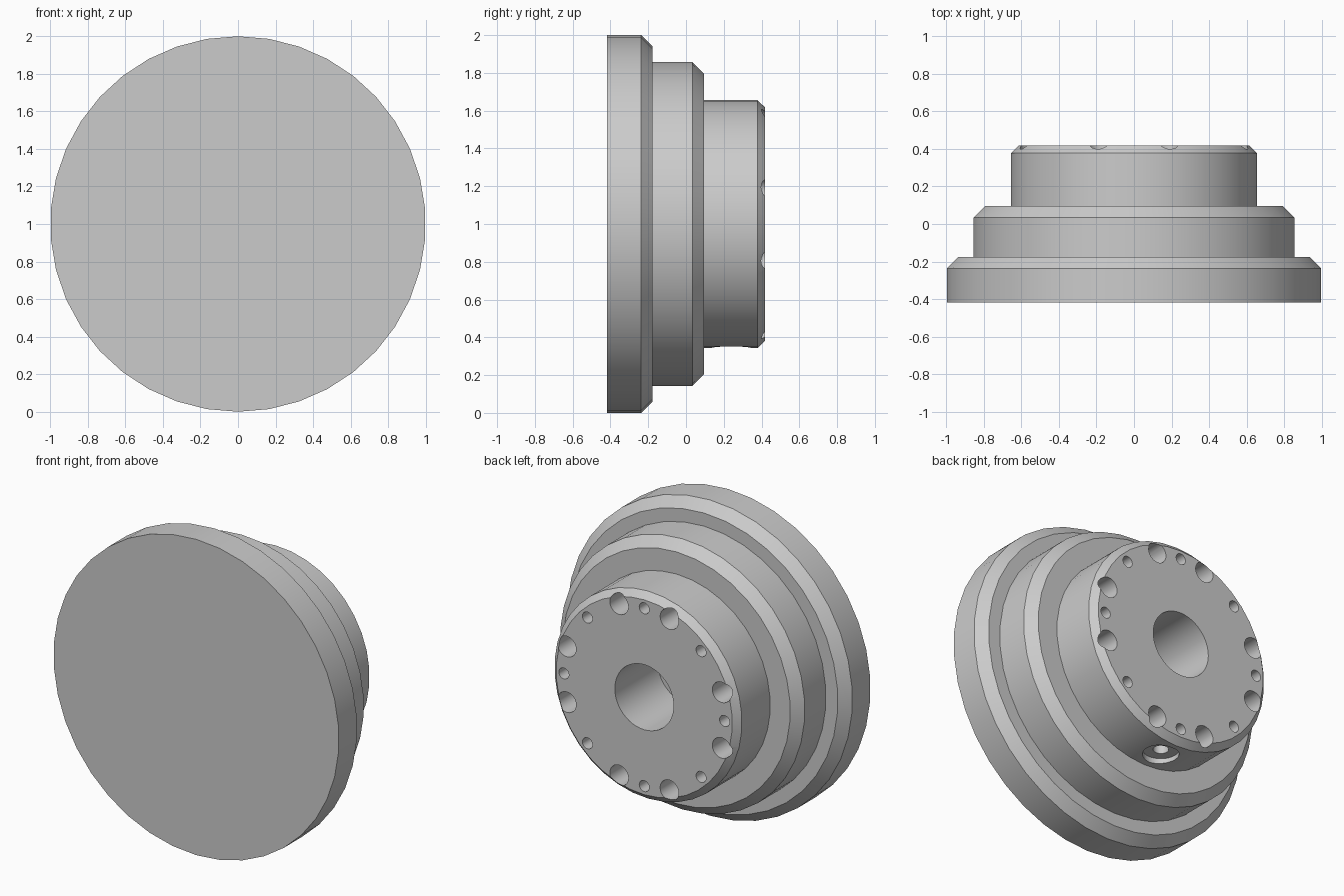
import bpy, bmesh
from math import sin, cos, pi, radians
from mathutils import Matrix, Vector

if "Cube" in bpy.data.objects:
    bpy.data.objects.remove(bpy.data.objects["Cube"], do_unlink=True)

SIDES = 38
BACK = 0.418          # half of the depth along y
CENTRE = Vector((0, 0, 1))

grey = bpy.data.materials.new("plain grey")
grey.use_nodes = True
grey.diffuse_color = (0.6, 0.6, 0.6, 1)
grey.node_tree.nodes["Principled BSDF"].inputs["Base Color"].default_value = grey.diffuse_color


def make_object(name, bm):
    mesh = bpy.data.meshes.new(name)
    bmesh.ops.recalc_face_normals(bm, faces=bm.faces)
    bm.to_mesh(mesh)
    bm.free()
    mesh.materials.append(grey)
    obj = bpy.data.objects.new(name, mesh)
    bpy.context.collection.objects.link(obj)
    return obj


def add_cylinder(bm, start, end, radius, sides=32):
    """Closed cylinder between two points given relative to the hub axis."""
    start, end = Vector(start), Vector(end)
    axis = end - start
    place = Matrix.Translation(CENTRE + (start + end) / 2)
    turn = axis.to_track_quat('Z', 'Y').to_matrix().to_4x4()
    bmesh.ops.create_cone(bm, cap_ends=True, segments=sides, radius1=radius,
                          radius2=radius, depth=axis.length, matrix=place @ turn)


# Stepped hub: chamfered profile (radius, y) turned about the y axis
profile = [(1, -BACK), (1, -0.237), (0.94, -0.177), (0.857, -0.177),
           (0.857, 0.035), (0.797, 0.095), (0.657, 0.095),
           (0.657, 0.378), (0.617, BACK)]
bm = bmesh.new()
rings = []
for r, y in profile:
    angles = [2 * pi * i / SIDES for i in range(SIDES)]
    rings.append([bm.verts.new((r * sin(a), y, 1 + r * cos(a))) for a in angles])
for a, b in zip(rings, rings[1:]):
    for i in range(SIDES):
        j = (i + 1) % SIDES
        bm.faces.new((a[i], a[j], b[j], b[i]))
bm.faces.new(rings[0])
bm.faces.new(rings[-1])
hub = make_object("stepped_hub", bm)

cutters = []

# Blind centre bore and the ring of large and small face holes
bm = bmesh.new()
add_cylinder(bm, (0, BACK - 0.43, 0), (0, 0.6, 0), 0.206, 48)
for quarter in range(0, 360, 90):
    for offset, circle, radius, depth in ((0, 0.563, 0.035, 0.12), (45, 0.563, 0.035, 0.12),
                                          (18, 0.57, 0.065, 0.2), (-18, 0.57, 0.065, 0.2)):
        a = radians(quarter + offset)
        x, z = circle * sin(a), circle * cos(a)
        add_cylinder(bm, (x, BACK - depth, z), (x, 0.6, z), radius, 24)
cutters.append(make_object("face_hole_cutter", bm))

# Set screw recess and its narrower hole, underneath the neck
for name, top, radius in (("screw_recess_cutter", -0.62, 0.105),
                          ("screw_hole_cutter", -0.4, 0.045)):
    bm = bmesh.new()
    add_cylinder(bm, (0, 0.24, top), (0, 0.24, -0.8), radius)
    cutters.append(make_object(name, bm))

for cutter in cutters:
    cutter.hide_render = True
    cut = hub.modifiers.new(cutter.name, 'BOOLEAN')
    cut.operation = 'DIFFERENCE'
    cut.solver = 'EXACT'
    cut.object = cutter

# Bake the cuts, drop the cutters and shade
bpy.context.view_layer.update()
evaluated = hub.evaluated_get(bpy.context.evaluated_depsgraph_get())
cut_mesh = bpy.data.meshes.new_from_object(evaluated)
hub.modifiers.clear()
hub.data = cut_mesh
cut_mesh.materials.clear()
cut_mesh.materials.append(grey)
for face in cut_mesh.polygons:
    face.material_index = 0
for cutter in cutters:
    bpy.data.objects.remove(cutter, do_unlink=True)

bpy.ops.object.select_all(action='DESELECT')
hub.select_set(True)
bpy.context.view_layer.objects.active = hub
bpy.ops.object.shade_smooth_by_angle(angle=radians(30))
